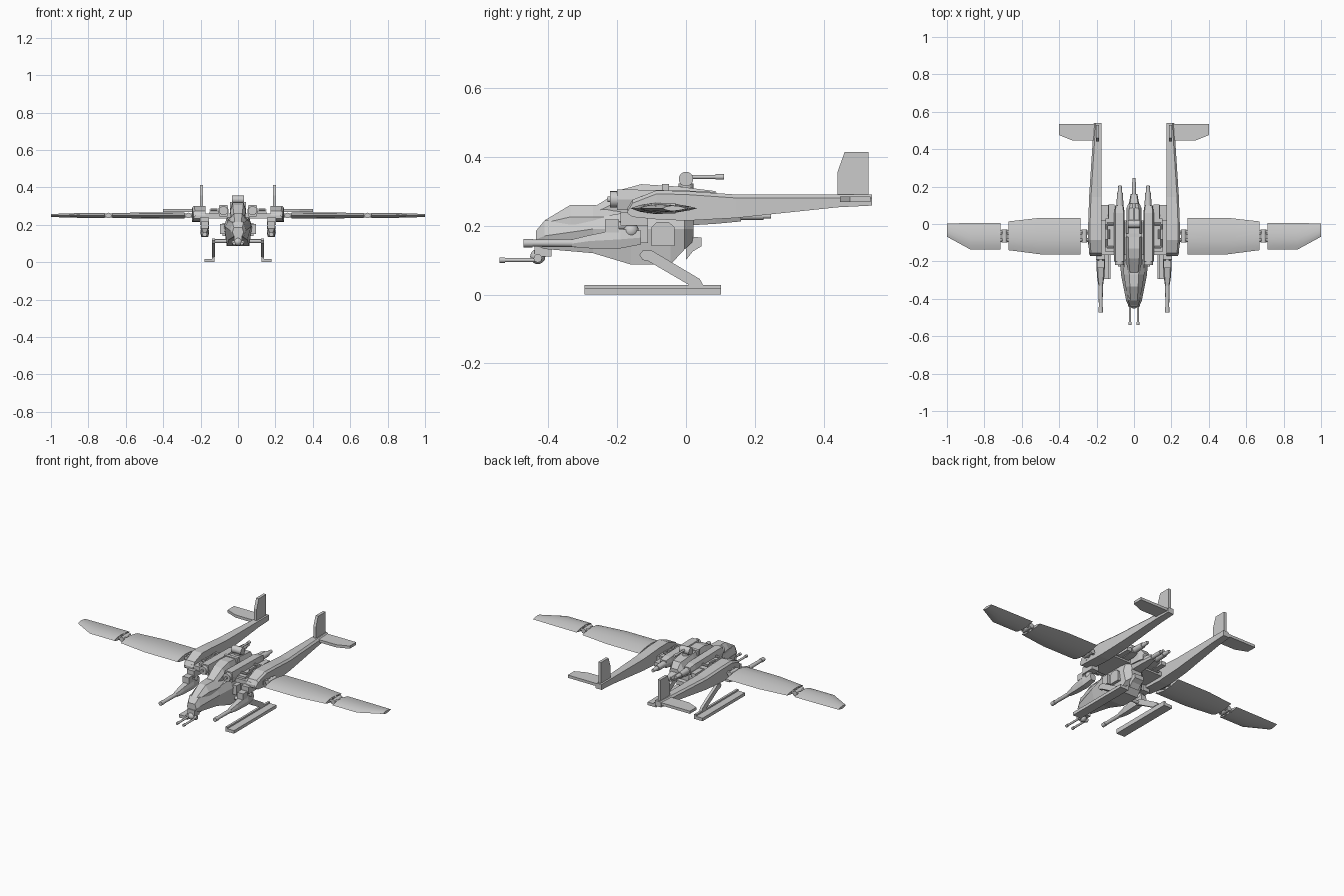
import bpy, bmesh, math
from mathutils import Vector, Matrix


def finish(name, bm, mirror=False, smooth=False):
    bmesh.ops.recalc_face_normals(bm, faces=bm.faces)
    me = bpy.data.meshes.new(name)
    bm.to_mesh(me)
    bm.free()
    ob = bpy.data.objects.new(name, me)
    bpy.context.collection.objects.link(ob)
    if mirror:
        m = ob.modifiers.new("mirror", 'MIRROR')
        m.use_mirror_merge = False
    if smooth:
        bpy.ops.object.select_all(action='DESELECT')
        ob.select_set(True)
        bpy.context.view_layer.objects.active = ob
        bpy.ops.object.shade_smooth_by_angle(angle=math.radians(35))
    return ob


def loft(name, rings, mirror=False, smooth=False):
    """Skin a list of equal-length point rings and cap both ends."""
    bm = bmesh.new()
    vs = [[bm.verts.new(p) for p in r] for r in rings]
    n = len(vs[0])
    for a, b in zip(vs, vs[1:]):
        for i in range(n):
            bm.faces.new((a[i], a[(i + 1) % n], b[(i + 1) % n], b[i]))
    bm.faces.new(vs[0])
    bm.faces.new(vs[-1])
    return finish(name, bm, mirror, smooth)


def hull(name, secs, cx=0, mirror=False):
    """Six-sided body along y; section = y, z low/mid/top, half width low/mid/top."""
    return loft(name, [[(cx - wb, y, zb), (cx + wb, y, zb), (cx + wm, y, zm),
                        (cx + wt, y, zt), (cx - wt, y, zt), (cx - wm, y, zm)]
                       for y, zb, zm, zt, wb, wm, wt in secs], mirror)


def box(name, x, y, z, mirror=False):
    return loft(name, [[(x[0], q, z[0]), (x[1], q, z[0]), (x[1], q, z[1]), (x[0], q, z[1])]
                       for q in y], mirror)


def plate(name, pts, axis, lo, hi, mirror=False):
    """Extrude a flat outline; axis 'x' takes (y, z), axis 'z' takes (x, y)."""
    f = (lambda p, d: (d, p[0], p[1])) if axis == 'x' else (lambda p, d: (p[0], p[1], d))
    return loft(name, [[f(p, d) for p in pts] for d in (lo, hi)], mirror)


def rod(name, a, b, r, r2=None, mirror=False, n=12):
    a, b = Vector(a), Vector(b)
    bm = bmesh.new()
    rot = (b - a).to_track_quat('Z', 'Y').to_matrix().to_4x4()
    bmesh.ops.create_cone(bm, cap_ends=True, segments=n, radius1=r,
                          radius2=r if r2 is None else r2, depth=(b - a).length,
                          matrix=Matrix.Translation((a + b) / 2) @ rot)
    return finish(name, bm, mirror, True)


def ball(name, c, r, mirror=False):
    bm = bmesh.new()
    bmesh.ops.create_uvsphere(bm, u_segments=16, v_segments=10, radius=r,
                              matrix=Matrix.Translation(c))
    return finish(name, bm, mirror, True)


# Fuselage, canopy and dorsal spine
hull("fuselage", [(-.435, .14, .16, .185, .022, .03, .022),
                  (-.41, .132, .17, .215, .03, .042, .03),
                  (-.27, .12, .19, .222, .05, .07, .05),
                  (-.16, .087, .19, .24, .06, .075, .06),
                  (-.045, .087, .19, .24, .06, .075, .06),
                  (-.005, .13, .19, .24, .055, .07, .055),
                  (.022, .155, .19, .24, .025, .035, .03)])
hull("canopy", [(-.41, .20, .208, .215, .03, .03, .018),
                (-.335, .20, .225, .26, .045, .045, .022),
                (-.27, .20, .225, .26, .055, .055, .025),
                (-.19, .20, .225, .25, .055, .055, .03)])
hull("dorsal_spine", [(-.26, .23, .24, .258, .03, .035, .022),
                      (-.185, .23, .275, .305, .04, .042, .028),
                      (-.13, .23, .28, .32, .04, .042, .03),
                      (-.02, .23, .28, .313, .04, .042, .03),
                      (.085, .225, .265, .30, .038, .04, .025),
                      (.11, .225, .25, .265, .03, .03, .02)])
box("spine_band", (-.044, .044), (-.07, -.05), (.25, .321))

# Side hatches and rear hump
plate("side_hatch", [(-.10, .16), (-.10, .195), (-.085, .21), (-.05, .21), (-.033, .195),
                     (-.033, .14), (-.10, .14)], 'x', .06, .084, True)
box("cheek_box", (.05, .095), (-.15, -.11), (.15, .205), True)
plate("rear_hump", [(0, .10), (.02, .125), (.045, .14), (.045, .165), (0, .17)], 'x', -.03, .03)

# Engines
hull("engine_nacelle", [(-.20, .245, .275, .305, .022, .028, .022),
                        (.06, .245, .275, .30, .022, .028, .022),
                        (.10, .25, .272, .292, .018, .022, .018)], .078, True)
rod("intake", (.078, -.22, .276), (.078, -.19, .276), .024, mirror=True, n=16)
rod("intake_hub", (.078, -.228, .276), (.078, -.21, .276), .008, mirror=True)
rod("exhaust", (.075, .09, .27), (.075, .165, .27), .019, .016, True)
rod("exhaust_tip", (.075, .16, .27), (.075, .205, .27), .013, .009, True)

# Centre wing box and coolant pipes
plate("wing_box", [(-.245, -.11), (-.2, -.165), (.2, -.165), (.245, -.11), (.245, 0),
                   (.175, .02), (-.175, .02), (-.245, 0)], 'z', .235, .26)
box("shoulder_block", (.10, .152), (-.15, .03), (.245, .272), True)
box("rear_shoulder", (.105, .135), (.03, .105), (.245, .268), True)
for i, (a, b) in enumerate([((.11, -.125), (.145, -.125)), ((.145, -.125), (.145, -.08)),
                            ((.145, -.03), (.145, .0)), ((.11, 0), (.145, 0)),
                            ((.135, -.08), (.135, -.03))]):
    rod("pipe_%d" % i, (*a, .28), (*b, .28), .007, mirror=True, n=8)

# Tail booms: broad at the front, inner side straight, outer side tapering
boom = [(-.17, .235, .25, .235), (-.155, .225, .275, .24), (-.085, .218, .302, .245),
        (.0, .214, .30, .245), (.145, .222, .29, .24), (.44, .253, .29, .221),
        (.54, .258, .29, .215)]
loft("tail_boom", [[(.175, y, zb), (xo, y, zb), (xo, y, zt - .01), (xo - .01, y, zt),
                    (.175, y, zt)] for y, zb, zt, xo in boom], True)
plate("tail_fin", [(.44, .27), (.44, .357), (.46, .413), (.53, .413), (.53, .27)],
      'x', .186, .203, True)
plate("tailplane", [(.2, .535), (.4, .535), (.4, .475), (.33, .447), (.2, .447)],
      'z', .268, .284, True)


# Wings: lens section, swept along x in two hinged panels
def wing(name, stations):
    prof = [(0, 0), (.15, .6), (.38, 1), (.65, .8), (.88, .35), (1, 0),
            (.88, -.35), (.65, -.8), (.38, -1), (.15, -.6)]
    loft(name, [[(x, yf + (yb - yf) * u, .25 + t * v) for u, v in prof]
                for x, yf, yb, t in stations], True, True)


wing("inner_wing", [(.285, -.162, .033, .017), (.50, -.162, .033, .016), (.67, -.14, .014, .013)])
wing("outer_wing", [(.715, -.136, .006, .013), (.875, -.136, .005, .012), (1, -.068, .003, .008)])
for tag, x0, x1 in (("root", .235, .295), ("fold", .66, .725)):
    xm = (x0 + x1) / 2
    rod(tag + "_hinge_pin", (xm, -.10, .25), (xm, -.03, .25), .015, mirror=True)
    for y in (-.085, -.045):
        rod("%s_hinge_arm" % tag, (x0, y, .25), (x1, y, .25), .011, mirror=True, n=8)

# Wing guns hung under the boom fronts
box("gun_pylon", (.155, .202), (-.19, -.11), (.20, .24), True)
box("gun_feed", (.158, .198), (-.235, -.195), (.18, .217), True)
rod("gun_feed_arm", (.178, -.21, .20), (.178, -.16, .20), .013, mirror=True)
ball("gun_pivot", (.178, -.16, .185), .023, True)
hull("gun_body", [(-.33, .138, .148, .16, .009, .012, .009),
                  (-.28, .134, .155, .172, .014, .02, .014),
                  (-.19, .134, .16, .19, .018, .024, .018),
                  (-.13, .145, .165, .185, .014, .018, .014)], .178, True)
rod("gun_barrel", (.178, -.45, .149), (.178, -.32, .149), .010, .012, True)
rod("gun_muzzle", (.178, -.472, .149), (.178, -.445, .149), .012, mirror=True)

# Chin turret
box("chin_mount", (-.022, .022), (-.44, -.39), (.11, .15))
ball("chin_ball", (0, -.43, .11), .022)
rod("chin_axle", (-.032, -.43, .105), (.032, -.43, .105), .012)
rod("chin_barrel", (.021, -.54, .10), (.021, -.43, .10), .006, mirror=True)
rod("chin_muzzle", (.021, -.541, .10), (.021, -.525, .10), .008, mirror=True)

# Top turret facing aft
rod("top_ring", (0, 0, .29), (0, 0, .322), .022)
rod("top_drum", (-.032, 0, .335), (.032, 0, .335), .021, n=16)
rod("top_barrel", (0, .01, .341), (0, .11, .341), .006)
rod("top_muzzle", (0, .085, .341), (0, .11, .341), .008)

# Tail gun
hull("tail_gun_body", [(.0, .20, .22, .25, .03, .036, .03),
                       (.085, .205, .22, .25, .025, .032, .025),
                       (.16, .212, .225, .238, .014, .018, .014)])
rod("tail_gun_barrel", (0, .15, .228), (0, .225, .228), .012)
rod("tail_gun_tip", (0, .22, .228), (0, .246, .228), .008)

# Landing skids
box("skid_foot", (.125, .18), (-.295, .102), (0, .018), True)
box("skid_rail", (.125, .138), (-.295, .102), (.0, .027), True)
plate("skid_strut", [(-.135, .115), (-.125, .128), (-.10, .128), (.04, .045), (.05, .027),
                     (.01, .027), (-.11, .097), (-.125, .10)], 'x', .122, .138, True)
rod("skid_axle", (.04, -.115, .113), (.135, -.115, .113), .010, mirror=True)
